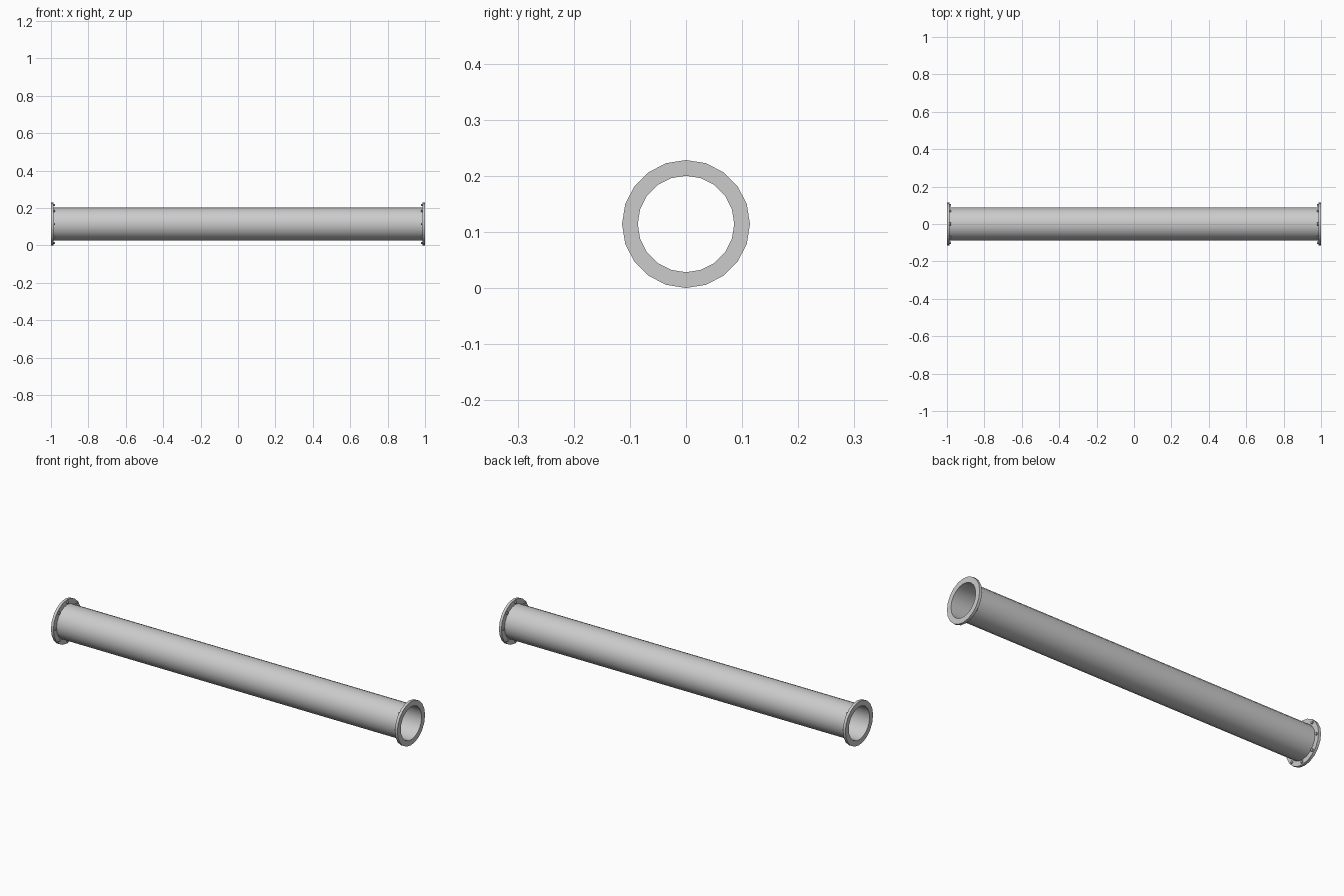
import bpy, bmesh
from math import pi, sin, cos, radians
from mathutils import Matrix

if "Cube" in bpy.data.objects:
    bpy.data.objects.remove(bpy.data.objects["Cube"])

SIDES = 20
CZ = 0.114        # axis height
R_IN, R_OUT, R_FLANGE = 0.086, 0.088, 0.114
FLANGE_T = 0.014
BOLT_RING = 0.101


def finish(bm, name):
    bmesh.ops.recalc_face_normals(bm, faces=bm.faces)
    me = bpy.data.meshes.new(name)
    bm.to_mesh(me)
    bm.free()
    ob = bpy.data.objects.new(name, me)
    bpy.context.collection.objects.link(ob)
    bpy.ops.object.select_all(action='DESELECT')
    ob.select_set(True)
    bpy.context.view_layer.objects.active = ob
    bpy.ops.object.shade_smooth_by_angle(angle=radians(35))
    return ob


def lathe_x(name, profile):
    """Revolve a closed (x, radius) profile around the pipe axis."""
    bm = bmesh.new()
    rings = []
    for i in range(SIDES):
        a = 2 * pi * i / SIDES
        rings.append([bm.verts.new((x, r * sin(a), CZ + r * cos(a))) for x, r in profile])
    n = len(profile)
    for i in range(SIDES):
        p, q = rings[i], rings[(i + 1) % SIDES]
        for j in range(n):
            k = (j + 1) % n
            bm.faces.new((p[j], p[k], q[k], q[j]))
    return finish(bm, name)


# Long hollow pipe
L = 0.999
lathe_x("pipe", [(-L, R_IN), (L, R_IN), (L, R_OUT), (-L, R_OUT)])

for side, label in ((-1, "left"), (1, "right")):
    # End flange
    xo, xi = side, side * (1 - FLANGE_T)
    lathe_x(label + "_flange", [(xo, R_IN), (xo, R_FLANGE), (xi, R_FLANGE), (xi, R_IN)])

    # Bolt heads on the inner face of the flange
    bm = bmesh.new()
    for i in range(8):
        a = 2 * pi * i / 8
        pos = (side * (1 - FLANGE_T - 0.003), BOLT_RING * sin(a), CZ + BOLT_RING * cos(a))
        bmesh.ops.create_cone(bm, cap_ends=True, segments=6, radius1=0.007, radius2=0.007,
                              depth=0.008,
                              matrix=Matrix.Translation(pos) @ Matrix.Rotation(pi / 2, 4, 'Y'))
    finish(bm, label + "_bolts")
